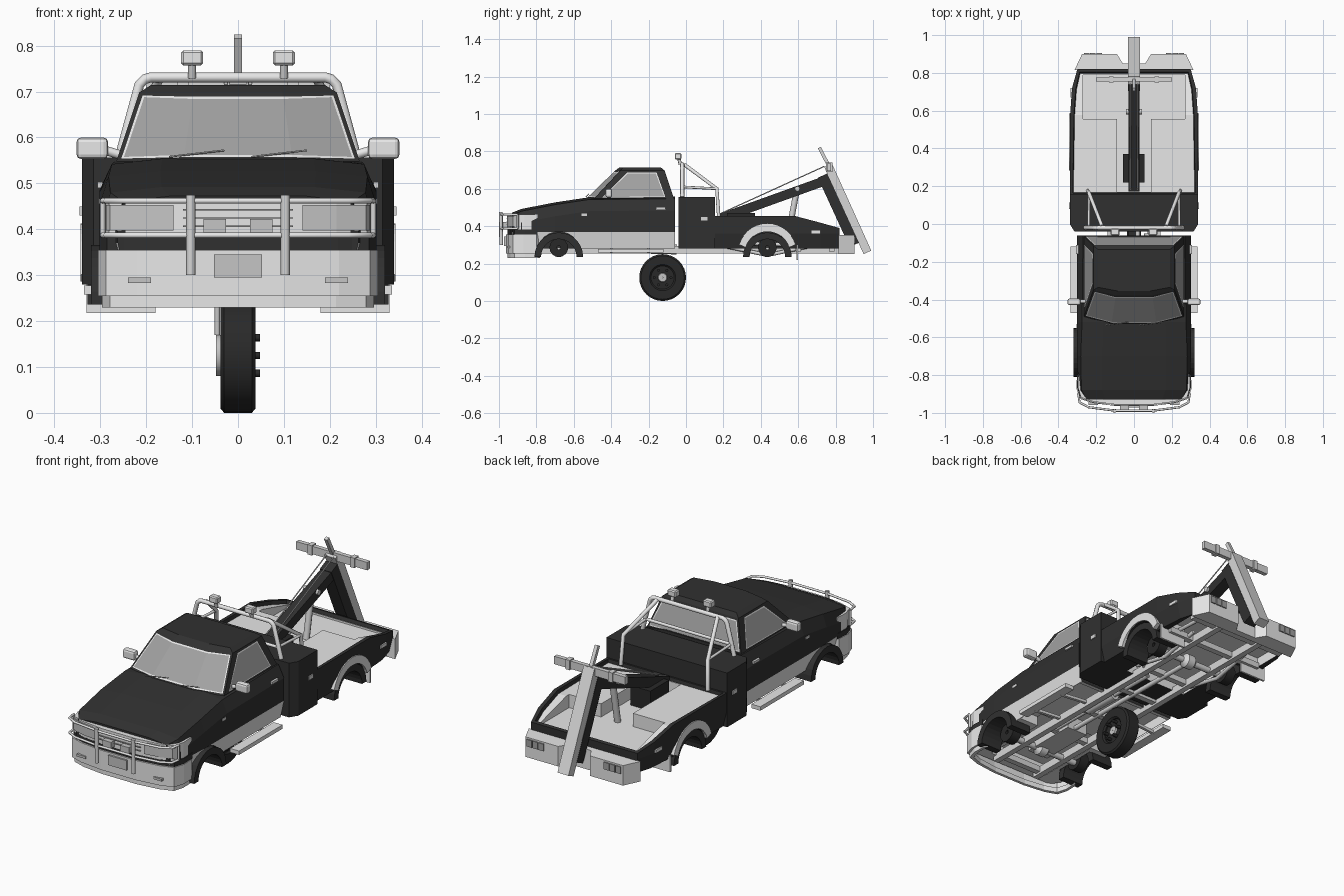
import bpy, bmesh, math
from mathutils import Vector, Matrix

if "Cube" in bpy.data.objects:
    bpy.data.objects.remove(bpy.data.objects["Cube"], do_unlink=True)


def material(name, value):
    mat = bpy.data.materials.new(name)
    mat.use_nodes = True
    colour = (value, value, value, 1)
    mat.diffuse_color = colour
    mat.node_tree.nodes["Principled BSDF"].inputs["Base Color"].default_value = colour
    return mat


PAINT = material("black paint", .03)
WHITE = material("white panel", .85)
LIGHT = material("light grey metal", .68)
GLASS = material("grey glass", .36)
RUBBER = material("black rubber", .022)
LAMP = material("lamp grey", .56)
SIDES = ((1, "left"), (-1, "right"))


def finish(name, bm, *mats, smooth=False):
    bmesh.ops.recalc_face_normals(bm, faces=bm.faces)
    mesh = bpy.data.meshes.new(name)
    bm.to_mesh(mesh)
    bm.free()
    obj = bpy.data.objects.new(name, mesh)
    bpy.context.collection.objects.link(obj)
    for mat in mats:
        mesh.materials.append(mat)
    if smooth:
        bpy.ops.object.select_all(action='DESELECT')
        obj.select_set(True)
        bpy.context.view_layer.objects.active = obj
        bpy.ops.object.shade_smooth_by_angle(angle=math.radians(35))
    return obj


def skin(rings, closed=False):
    """Bridge equal rings of points into a mesh, with caps unless closed."""
    bm = bmesh.new()
    rows = [[bm.verts.new(p) for p in ring] for ring in rings]
    count = len(rows[0])
    pairs = list(zip(rows, rows[1:])) + ([(rows[-1], rows[0])] if closed else [])
    for a, b in pairs:
        for i in range(count):
            j = (i + 1) % count
            bm.faces.new((a[i], a[j], b[j], b[i]))
    if not closed:
        bm.faces.new(rows[0])
        bm.faces.new(rows[-1])
    return bm


def prism(name, points, axis, low, high, mat):
    place = {"x": lambda p, d: (d, p[0], p[1]), "z": lambda p, d: (p[0], p[1], d)}[axis]
    return finish(name, skin([[place(p, d) for p in points] for d in (low, high)]), mat)


def box(name, x, y, z, mat):
    corners = [(x[0], y[0]), (x[1], y[0]), (x[1], y[1]), (x[0], y[1])]
    return prism(name, corners, "z", z[0], z[1], mat)


def beam(name, start, end, wide, deep, mat):
    a, b = Vector(start), Vector(end)
    bm = bmesh.new()
    size = Matrix.Diagonal((wide, deep, (b - a).length, 1))
    turn = (b - a).to_track_quat('Z', 'Y').to_matrix().to_4x4()
    # keep the wide direction along x for beams lying in the centre plane
    if abs(a.x - b.x) < .001:
        up = (b - a).normalized()
        side = Vector((1, 0, 0))
        turn = Matrix((side, up.cross(side), up)).transposed().to_4x4()
    bmesh.ops.create_cube(bm, size=1, matrix=Matrix.Translation((a + b) / 2) @ turn @ size)
    return finish(name, bm, mat)


def tube(name, points, radius, mat=LIGHT):
    curve = bpy.data.curves.new(name, 'CURVE')
    curve.dimensions = '3D'
    curve.bevel_depth, curve.bevel_resolution, curve.use_fill_caps = radius, 2, True
    spline = curve.splines.new('POLY')
    spline.points.add(len(points) - 1)
    for point, co in zip(spline.points, points):
        point.co = (*co, 1)
    curve.materials.append(mat)
    bpy.context.collection.objects.link(bpy.data.objects.new(name, curve))


def lathe(name, profile, centre, mat, steps=32):
    """Spin a closed (offset, radius) profile about the x direction."""
    rings = []
    for k in range(steps):
        t = math.tau * k / steps
        rings.append([(centre[0] + d, centre[1] + r * math.cos(t), centre[2] + r * math.sin(t))
                      for d, r in profile])
    return finish(name, skin(rings, closed=True), mat, smooth=True)


def arc(y, z, radius, trim=0, steps=14):
    angles = [trim + (math.pi - 2 * trim) * k / steps for k in range(steps + 1)]
    return [(y + radius * math.cos(t), z + radius * math.sin(t)) for t in angles]


def carve(target, cutter, index):
    """Subtract a cutter; its faces take the given material slot of the target."""
    cutter.data.materials.clear()
    for mat in target.data.materials:
        cutter.data.materials.append(mat)
    for face in cutter.data.polygons:
        face.material_index = index
    mod = target.modifiers.new("cut", 'BOOLEAN')
    mod.operation, mod.solver, mod.object = 'DIFFERENCE', 'EXACT', cutter
    bpy.context.view_layer.objects.active = target
    bpy.ops.object.modifier_apply(modifier=mod.name)
    bpy.data.objects.remove(cutter, do_unlink=True)


def mirrored(half):
    return half + [(-x, y) for x, y in reversed(half)]


def scaled(outline, sx, sy):
    return [(x * sx, y * sy) for x, y in outline]


def shell(outline):
    return outline + scaled(outline, .95, .985)[::-1]


FRONT_AXLE, REAR_AXLE, HUB = -.68, .435, .25


def carve_arches(body, axle):
    for s, side in SIDES:
        well = arc(axle, HUB, .12) + [(axle - .12, .2), (axle + .12, .2)]
        carve(body, prism("cutter", well, "x", s * .19, s * .4, PAINT), 0)


# Cab lower body: lofted along its length, light sill below the waist
rings = []
for y, wide, top_wide, top in ((-.93, .262, .25, .468), (-.88, .293, .278, .488), (-.7, .302, .282, .523),
                               (-.52, .302, .275, .55), (-.06, .302, .27, .555)):
    half = [(wide - .02, .28), (wide, .37), (wide, top - .07), (top_wide, top - .008), (top_wide * .6, top + .004)]
    rings.append([(x, y, z) for x, z in mirrored(half)])
bm = skin(rings)
for face in bm.faces:
    face.material_index = int(face.calc_center_median().z < .37 and abs(face.normal.y) < .9)
cab = finish("cab_body", bm, PAINT, WHITE)
carve_arches(cab, FRONT_AXLE)
carve(cab, box("cutter", (-.28, .28), (-.53, -.08), (.2, .33), LIGHT), 1)
carve(cab, box("cutter", (-.17, .17), (-.88, -.5), (.2, .34), LIGHT), 1)

# Greenhouse with pillars and framed glass
rings = []
for wide, nose, corner, back, z in ((.265, -.532, -.49, -.065, .548), (.215, -.378, -.35, -.115, .698),
                                    (.19, -.355, -.335, -.135, .714)):
    half = [(wide * .45, nose), (wide, corner), (wide, corner + .03), (wide, back - .035), (wide, back)]
    rings.append([(x, y, z) for x, y in mirrored(half)])
bm = skin(rings)
bmesh.ops.recalc_face_normals(bm, faces=bm.faces)
walls = [f for f in bm.faces if f.calc_area() > .015 and .56 < f.calc_center_median().z < .66]
shield = [f for f in walls if f.calc_center_median().y < -.4]
for pane in [shield] + [[f] for f in walls if f not in shield]:
    for thick, slot in ((.013, 1), (.007, 2)):
        bmesh.ops.inset_region(bm, faces=pane, thickness=thick)
        for f in pane:
            f.material_index = slot
finish("cab_greenhouse", bm, PAINT, WHITE, GLASS)

# Nose: bumper, dark strip, grille and lamps share one plan outline
nose = mirrored([(.302, -.8), (.305, -.87), (.288, -.925), (.22, -.948), (.1, -.963)])
prism("front_bumper", shell(nose), "z", .255, .355, WHITE)
prism("front_valance", shell(scaled(nose, .97, .99)), "z", .23, .256, WHITE)
prism("bumper_strip", scaled(nose, .99, .992), "z", .355, .383, PAINT)
prism("grille", scaled(nose, .975, .992), "z", .383, .462, WHITE)
box("front_plate", (-.052, .052), (-.972, -.96), (.295, .345), LAMP)
for k in range(3):
    box(f"grille_slat_{k}", (-.12, .12), (-.961, -.95), (.405 + k * .018, .408 + k * .018), GLASS)
for s, side in SIDES:
    lens = [(s * x, y) for x, y in ((.14, -.957), (.215, -.946), (.279, -.925), (.288, -.91), (.2, -.92))]
    prism(f"headlight_{side}", lens, "z", .397, .453, LAMP)
    box(f"fog_lamp_{side}", sorted((s * .026, s * .075)), (-.985, -.955), (.39, .422), LAMP)
    box(f"bumper_lamp_{side}", sorted((s * .19, s * .24)), (-.957, -.94), (.283, .295), LAMP)

# Bull bar
for z in (.387, .462):
    path = [(.295, -.9), (.288, -.945), (.24, -.97), (.1, -.988)]
    tube("bull_bar_rail", [(x, y, z) for x, y in mirrored(path)], .006, WHITE)
for s, side in SIDES:
    tube(f"bull_bar_post_{side}", [(s * .103, -.988, .3), (s * .103, -.99, .475)], .01)
    tube(f"bull_bar_end_{side}", [(s * .295, -.9, .387), (s * .295, -.9, .462)], .006)

# Wipers, mirrors, handles, steps
for s, side in SIDES:
    tube(f"wiper_{side}", [(s * .09 - .06, -.535, .558), (s * .09 + .06, -.52, .572)], .002, LAMP)
    mirror_shell = box(f"mirror_{side}", sorted((s * .283, s * .352)), (-.43, -.395), (.553, .6), WHITE)
    mod = mirror_shell.modifiers.new("soft edges", 'BEVEL')
    mod.width, mod.segments = .01, 2
    tube(f"mirror_arm_{side}", [(s * .25, -.41, .56), (s * .3, -.41, .575)], .01, WHITE)
    box(f"door_handle_{side}", sorted((s * .295, s * .306)), (-.16, -.11), (.49, .503), LIGHT)
    box(f"side_badge_{side}", sorted((s * .295, s * .304)), (-.56, -.53), (.455, .467), LIGHT)
    box(f"running_board_{side}", sorted((s * .285, s * .335)), (-.47, -.12), (.258, .278), WHITE)
    for y in (-.4, -.2):
        beam(f"step_bracket_{side}", (s * .12, y, .28), (s * .3, y, .265), .015, .015, LIGHT)

# Tool box behind the cab
prism("tool_box", mirrored([(.34, .155), (.34, 0), (.315, -.04)]), "z", .28, .556, PAINT)
for s, side in SIDES:
    box(f"tool_box_latch_{side}", sorted((s * .335, s * .345)), (.08, .115), (.43, .45), LIGHT)

# Bed: lofted shell with a dark rim and sunken light deck
rings = []
for y, wide, top in ((.15, .338, .455), (.58, .338, .455), (.72, .328, .418), (.82, .3, .39)):
    rings.append([(x, y, z) for x, z in mirrored([(wide - .02, .28), (wide, .36), (wide, top)])])
bm = skin(rings)
bmesh.ops.recalc_face_normals(bm, faces=bm.faces)
deck = [f for f in bm.faces if f.normal.z > .7]
bmesh.ops.inset_region(bm, faces=deck, thickness=.02)
bmesh.ops.inset_region(bm, faces=deck, thickness=.004, depth=-.018)
for f in deck:
    f.material_index = 1
bed = finish("bed", bm, PAINT, WHITE)
carve_arches(bed, REAR_AXLE)
carve(bed, box("cutter", (-.09, .09), (.17, .56), (.37, .6), WHITE), 1)
carve(bed, box("cutter", (-.27, .27), (.555, .79), (.37, .6), WHITE), 1)
carve(bed, box("cutter", (-.18, .18), (.16, .8), (.2, .33), WHITE), 1)
carve(bed, box("cutter", (-.285, .285), (.6, .8), (.2, .33), WHITE), 1)

# Wheel arch liners, brake drums, flares, mud flaps, side lamps
for s, side in SIDES:
    for end, axle, out in (("front", FRONT_AXLE, .32), ("rear", REAR_AXLE, .328)):
        ring = arc(axle, HUB - .014, .13) + arc(axle, HUB - .014, .095)[::-1]
        prism(f"{end}_arch_{side}", ring, "x", s * .2, s * out, PAINT)
        lathe(f"{end}_drum_{side}", [(-.025, .01), (-.025, .05), (.025, .05), (.025, .01)],
              (s * .215, axle, .285), RUBBER, 16)
    flare = arc(REAR_AXLE, HUB + .005, .158, .3) + arc(REAR_AXLE, HUB, .122, .3)[::-1]
    prism(f"rear_flare_{side}", flare, "x", s * .32, s * .343, WHITE)
    box(f"mud_flap_{side}", sorted((s * .18, s * .33)), (.59, .6), (.218, .3), WHITE)
    box(f"side_lamp_{side}", sorted((s * .31, s * .336)), (.67, .72), (.362, .378), WHITE)

# Rear bumper and tail lamps
tail = mirrored([(.315, .815), (.275, .9), (.09, .9), (.06, .85)])
prism("rear_bumper", tail, "z", .25, .352, WHITE)
for s, side in SIDES:
    for k in range(3):
        inner = .17 + k * .033
        box(f"tail_lamp_{side}_{k}", sorted((s * inner, s * (inner + .029))), (.89, .906), (.308, .344), GLASS)

# Roll bar with work lamps
hoop = mirrored([(.258, .556), (.215, .715), (.203, .727), (.19, .731)])
tube("roll_bar_hoop", [(x, -.02, z) for x, z in hoop], .011, WHITE)
tube("roll_bar_rail", [(-.24, -.02, .61), (.24, -.02, .61)], .008, WHITE)
for s, side in SIDES:
    tube(f"roll_bar_stay_{side}", [(s * .17, -.01, .73), (s * .238, .165, .6), (s * .245, .175, .45)], .01, WHITE)
    tube(f"roll_bar_side_{side}", [(s * .24, -.02, .61), (s * .238, .165, .6)], .007, WHITE)
    lamp = box(f"work_lamp_{side}", (s * .1 - .024, s * .1 + .024), (-.06, -.025), (.757, .79), WHITE)
    lamp.modifiers.new("soft edges", 'BEVEL').width = .005
    tube(f"lamp_stem_{side}", [(s * .1, -.03, .73), (s * .1, -.04, .77)], .009)

# Crane: winch, boom, leg, lift bar, cross bar, ram and cables
box("winch", (-.058, .055), (.22, .37), (.37, .47), RUBBER)
beam("boom", (0, .18, .44), (0, .75, .645), .06, .05, PAINT)
beam("boom_leg", (0, .73, .67), (0, .9, .3), .065, .055, PAINT)
beam("lift_bar_mast", (0, .713, .82), (0, .78, .69), .018, .018, LIGHT)
beam("lift_bar", (0, .76, .725), (0, .97, .26), .062, .045, LIGHT)
beam("cross_bar", (-.2, .765, .715), (.2, .765, .715), .022, .04, LIGHT)
for s, side in SIDES:
    box(f"cross_bar_stop_{side}", (s * .12 - .012, s * .12 + .012), (.748, .782), (.69, .74), LIGHT)
    tube(f"boom_pin_{side}", [(s * .025, .595, .6), (s * .042, .595, .6)], .014, LIGHT)
    tube(f"cable_{side}", [(s * .02, .18, .465), (s * .02, .74, .72)], .003, LIGHT)
tube("boom_ram", [(0, .55, .37), (0, .59, .58)], .016)

# Chassis, axles and driveline
for s, side in SIDES:
    box(f"frame_rail_{side}", sorted((s * .11, s * .14)), (-.9, .83), (.255, .295), LIGHT)
    tube(f"leaf_spring_{side}", [(s * .165, .22, .29), (s * .165, REAR_AXLE, .245), (s * .165, .65, .29)], .01)
for y in (-.86, -.5, -.25, .02, .25, .6, .78):
    box("cross_member", (-.28 if y > .5 else -.13, .28 if y > .5 else .13), (y - .015, y + .015), (.265, .295), LIGHT)
for end, axle in (("front", FRONT_AXLE), ("rear", REAR_AXLE)):
    tube(f"{end}_axle", [(-.2, axle, .27), (.2, axle, .27)], .016)
    lathe(f"{end}_differential", [(-.04, .012), (-.02, .036), (.02, .036), (.04, .012)], (.02, axle, .27), LIGHT, 16)
tube("drive_shaft", [(.02, -.5, .275), (.02, REAR_AXLE, .265)], .012)
box("gearbox", (-.05, .07), (-.72, -.42), (.26, .33), LIGHT)
tube("exhaust", [(.08, -.5, .28), (.08, .2, .27), (.22, .3, .31), (.22, .8, .29)], .01)
tube("silencer", [(.08, -.25, .28), (.08, -.05, .275)], .026)

# Spare wheel hung below the frame
wheel = (0, -.125, .125)
tread = [(-.03, .125), (.03, .125), (.038, .116), (.038, .07), (.03, .062), (-.03, .062), (-.038, .07), (-.038, .116)]
lathe("spare_tyre", tread, wheel, RUBBER)
lathe("spare_rim", [(-.03, .064), (.024, .064), (.024, .01), (-.03, .01)], wheel, RUBBER)
lathe("spare_hub", [(-.048, .045), (-.03, .045), (.032, .022), (.032, .002), (-.048, .002)], wheel, LAMP)
for k in range(6):
    t = math.tau * k / 6
    y, z = wheel[1] + .045 * math.cos(t), wheel[2] + .045 * math.sin(t)
    tube(f"wheel_bolt_{k}", [(.02, y, z), (.048, y, z)], .008, RUBBER)
tube("spare_carrier", [(-.045, -.125, .17), (-.045, -.125, .28)], .006, LAMP)
